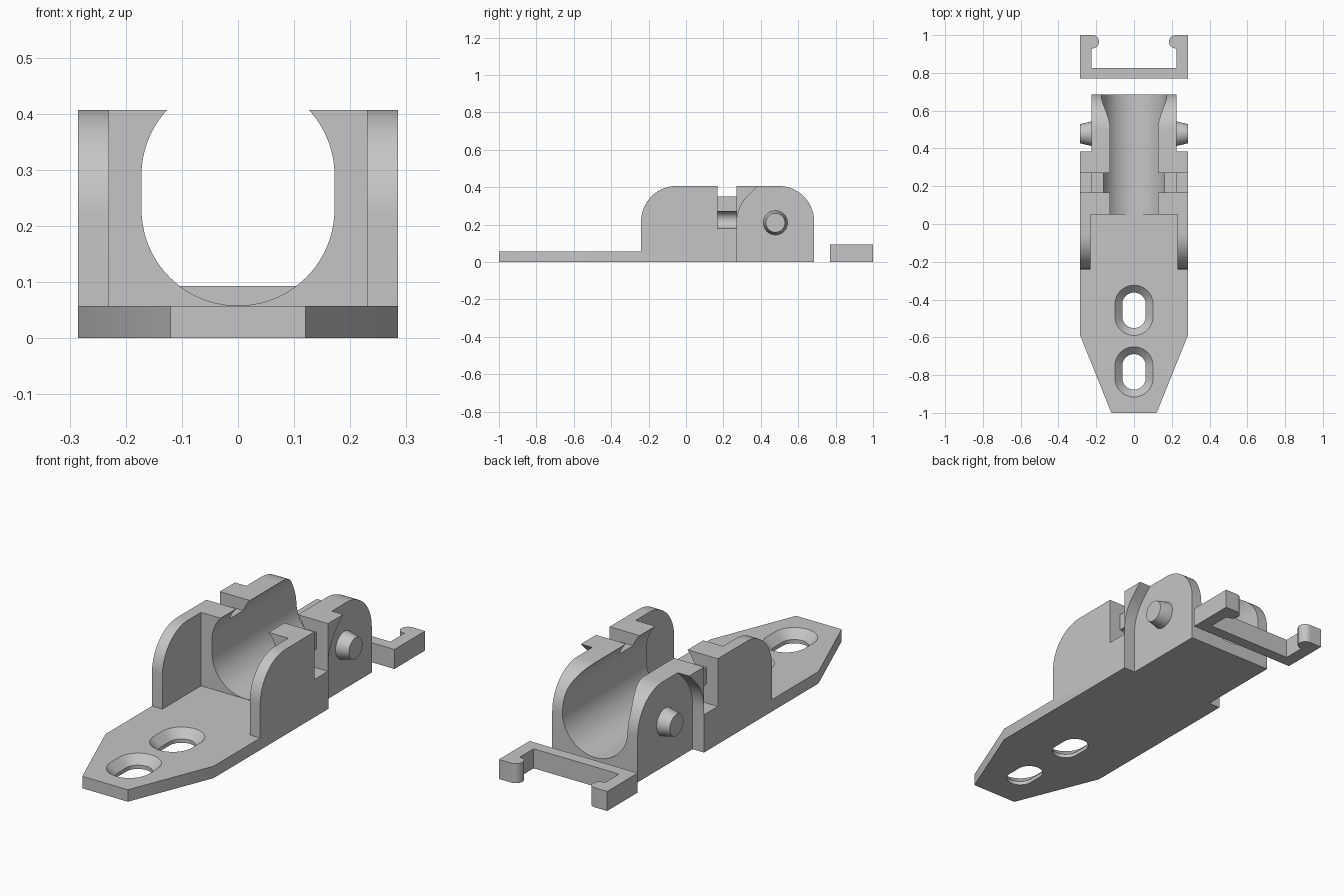
import bpy, bmesh, math
from mathutils import Vector

if "Cube" in bpy.data.objects:
    bpy.data.objects.remove(bpy.data.objects["Cube"])

grey = bpy.data.materials.new("plain grey")
grey.use_nodes = True
grey.diffuse_color = (0.56, 0.56, 0.56, 1)
grey.node_tree.nodes["Principled BSDF"].inputs["Base Color"].default_value = grey.diffuse_color

WIDE, TOP, PLATE = 0.285, 0.407, 0.057
EAR = 0.225          # half width of the narrowed rear part
PIN_Y, PIN_Z = 0.478, 0.21


def arc(cx, cy, r, start, end, steps=20):
    """Points on an arc, angles in degrees."""
    angles = [math.radians(start + (end - start) * i / steps) for i in range(steps + 1)]
    return [(cx + r * math.cos(a), cy + r * math.sin(a)) for a in angles]


def loft(name, rings):
    """Closed solid through matching rings of 3D points."""
    bm = bmesh.new()
    loops = [[bm.verts.new(p) for p in ring] for ring in rings]
    n = len(loops[0])
    for a, b in zip(loops, loops[1:]):
        for i in range(n):
            j = (i + 1) % n
            bm.faces.new((a[i], a[j], b[j], b[i]))
    bm.faces.new(loops[0][::-1])
    bm.faces.new(loops[-1])
    bmesh.ops.recalc_face_normals(bm, faces=bm.faces[:])
    mesh = bpy.data.meshes.new(name)
    bm.to_mesh(mesh)
    bm.free()
    mesh.materials.append(grey)
    obj = bpy.data.objects.new(name, mesh)
    bpy.context.collection.objects.link(obj)
    return obj


def prism(name, points, axis, lo, hi):
    """Extrude a profile along x, y or z."""
    place = {"x": lambda p, t: Vector((t, p[0], p[1])),
             "y": lambda p, t: Vector((p[0], t, p[1])),
             "z": lambda p, t: Vector((p[0], p[1], t))}[axis]
    return loft(name, [[place(p, t) for p in points] for t in (lo, hi)])


def rect(a0, a1, b0, b1):
    return [(a0, b0), (a1, b0), (a1, b1), (a0, b1)]


def mirror_x(points, side):
    return [(side * x, y) for x, y in points]


def cut(obj, cutter):
    mod = obj.modifiers.new(cutter.name, "BOOLEAN")
    mod.operation, mod.solver, mod.object = "DIFFERENCE", "EXACT", cutter
    bpy.context.view_layer.objects.active = obj
    bpy.ops.object.modifier_apply(modifier=mod.name)
    bpy.data.objects.remove(cutter)


def smooth(obj):
    bpy.ops.object.select_all(action="DESELECT")
    obj.select_set(True)
    bpy.context.view_layer.objects.active = obj
    bpy.ops.object.shade_smooth_by_angle(angle=math.radians(25))


# Bracket body: plate and rounded cheeks from one side profile
R = 0.19
side_profile = ([(-1, 0), (0.685, 0)]
                + arc(0.685 - R, TOP - R, R, 0, 90)
                + arc(-0.24 + R, TOP - R, R, 90, 180)
                + [(-0.24, PLATE), (-1, PLATE)])
body = prism("bracket_body", side_profile, "x", -WIDE, WIDE)

# Open space between the front cheeks
cut(body, prism("front_gap", rect(-0.23, 0.23, PLATE, 0.6), "y", -0.3, 0.05))

# Lengthwise cradle with a pinched opening
bore = (arc(0, 0.23, 0.172, 180, 360, 40) + arc(0, 0.29, 0.172, 0, 43)
        + [(0.126, 0.6), (-0.126, 0.6)] + arc(0, 0.29, 0.172, 137, 180))
cut(body, prism("cradle", bore, "y", 0.02, 0.8))

for side in (-1, 1):
    # Tapered nose
    nose = [(0.087, -1.082), (0.6, -1.082), (0.318, -0.508)]
    cut(body, prism("nose_taper", mirror_x(nose, side), "z", -0.1, 0.2))

    # Latch slot with a rounded undercut for the clip bead
    slot = ([(0.4, 0.18)] + arc(EAR, 0.225, 0.045, 270, 90, 16)
            + [(EAR, 0.35), (0.05, 0.35), (0.05, 0.6), (0.4, 0.6)])
    cut(body, prism("latch_slot", mirror_x(slot, side), "y", 0.168, 0.27))

    # Recess around the pivot so that the clip can swing
    swing = arc(PIN_Y, PIN_Z, 0.206, 180, 135, 12)
    y, z = swing[-1]
    recess = [(swing[0][0], -0.1)] + swing + [(y + 0.2, z + 0.2), (0.9, z + 0.2), (0.9, -0.1)]
    cut(body, prism("swing_recess", recess, "x", *sorted((side * EAR, side * 0.4))))


# Countersunk slotted screw holes
def stadium(r, cy, z):
    pts = arc(0, cy + 0.032, r, 0, 180) + arc(0, cy - 0.032, r, 180, 360)
    return [(px, py, z) for px, py in pts]


for cy in (-0.457, -0.783):
    cut(body, loft("screw_hole", [stadium(0.062, cy, -0.1), stadium(0.062, cy, 0.018),
                                  stadium(0.101, cy, PLATE), stadium(0.141, cy, PLATE + 0.04)]))
smooth(body)

# Tapered pivot pins
for side, label in ((1, "left"), (-1, "right")):
    pin = loft(label + "_pivot_pin", [
        [(side * x, py, pz) for py, pz in arc(PIN_Y, PIN_Z, r, 0, 360 - 360 / 40, 39)]
        for x, r in ((0.2, 0.065), (EAR, 0.065), (WIDE, 0.051))])
    smooth(pin)

# Separate latch clip: bar, two arms and inward beads in one outline
half = ([(0, 0.77), (WIDE, 0.77), (WIDE, 1)]
        + arc(0.22, 0.965, 0.035, 90, 278, 24)
        + [(EAR, 0.825), (0, 0.825)])
outline = half[1:-1] + mirror_x(half[1:-1], -1)[::-1]
smooth(prism("latch_clip", outline, "z", 0, 0.093))
